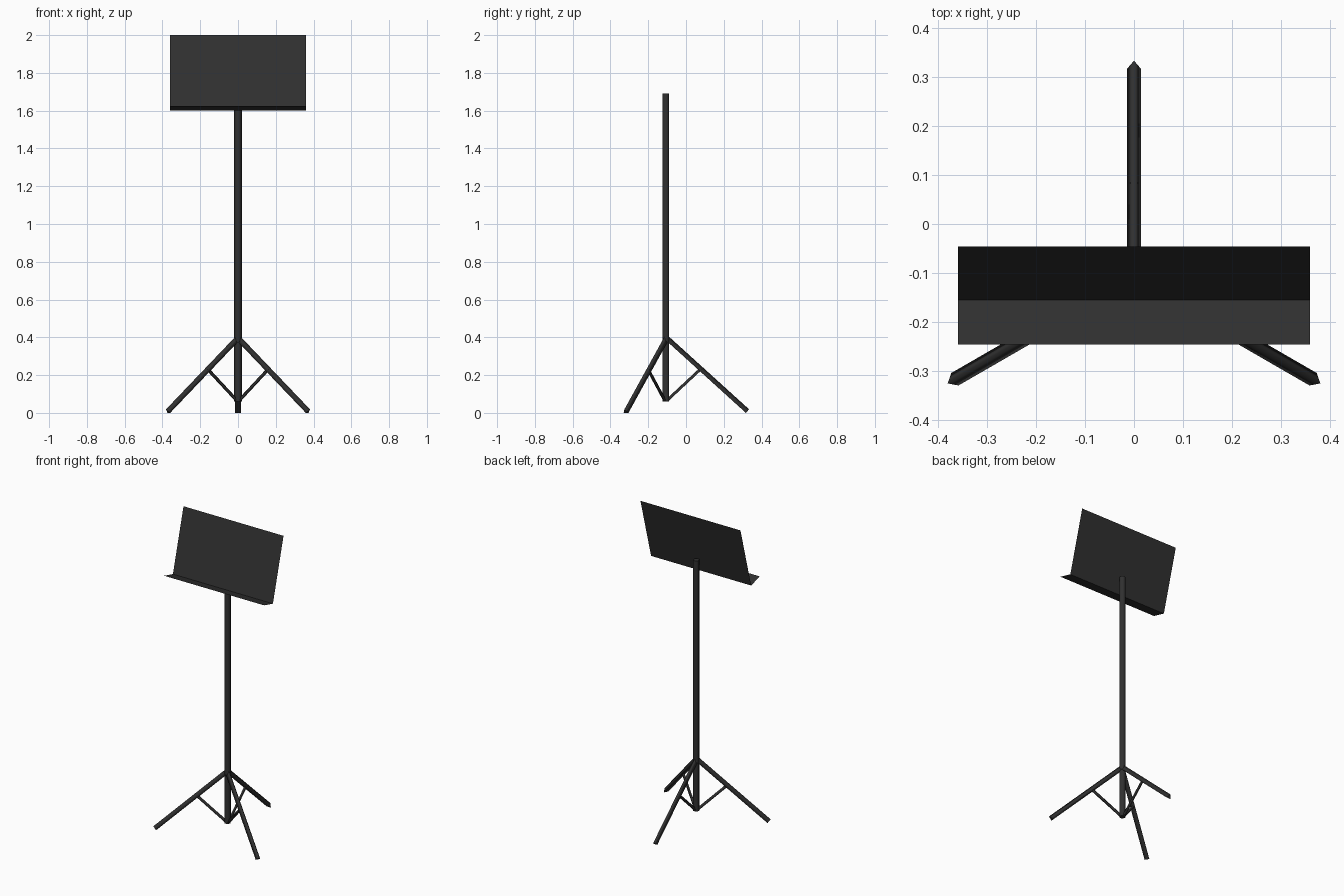
import bpy, bmesh
from math import sin, cos, pi, radians
from mathutils import Vector

if "Cube" in bpy.data.objects:
    bpy.data.objects.remove(bpy.data.objects["Cube"])

AXIS_Y = -0.106          # pole position in y

mat = bpy.data.materials.new("black_metal")
mat.diffuse_color = (0.03, 0.03, 0.03, 1)
mat.use_nodes = True
mat.node_tree.nodes["Principled BSDF"].inputs["Base Color"].default_value = mat.diffuse_color


def finish(name, bm):
    mesh = bpy.data.meshes.new(name)
    bm.to_mesh(mesh)
    bm.free()
    mesh.materials.append(mat)
    obj = bpy.data.objects.new(name, mesh)
    bpy.context.collection.objects.link(obj)
    return obj


def tube(name, a, b, radius, sides, up):
    """Straight low-poly rod from a to b with its first corner towards up."""
    a, b = Vector(a), Vector(b)
    d = (b - a).normalized()
    side = d.cross(Vector(up)).normalized()
    upv = side.cross(d)
    bm = bmesh.new()
    rings = []
    for p in (a, b):
        rings.append([bm.verts.new(p + radius * (cos(t) * upv + sin(t) * side))
                      for t in (2 * pi * i / sides for i in range(sides))])
    for i in range(sides):
        j = (i + 1) % sides
        f = bm.faces.new((rings[0][i], rings[0][j], rings[1][j], rings[1][i]))
        f.smooth = True
    bm.faces.new(rings[0])
    bm.faces.new(rings[1])
    bmesh.ops.recalc_face_normals(bm, faces=bm.faces)
    return finish(name, bm)


def sheet(name, lower, upper, half_width):
    """Thin rectangle spanning x between two (y, z) edges."""
    bm = bmesh.new()
    pts = [(-half_width, *lower), (half_width, *lower),
           (half_width, *upper), (-half_width, *upper)]
    bm.faces.new([bm.verts.new(p) for p in pts])
    return finish(name, bm)


# Upright pole
tube("pole", (0, AXIS_Y, 0.06), (0, AXIS_Y, 1.69), 0.02, 6, (1, 0, 0))

# Three legs with braces back to the pole foot
for n, angle in enumerate((90, 210, 330), 1):
    c, s = cos(radians(angle)), sin(radians(angle))

    def at(r, z):
        return (r * c, AXIS_Y + r * s, z)

    tube(f"leg_{n}", at(0, 0.395), at(0.4286, 0.0064), 0.017, 3, (0, 0, 1))
    tube(f"leg_brace_{n}", at(0.008, 0.065), at(0.187, 0.232), 0.01, 3, (0, 0, 1))

# Tilted desk and the page ledge at right angles to it
sheet("desk", (-0.155, 1.6), (-0.046, 2.0), 0.36)
sheet("page_ledge", (-0.246, 1.624), (-0.155, 1.6), 0.36)
